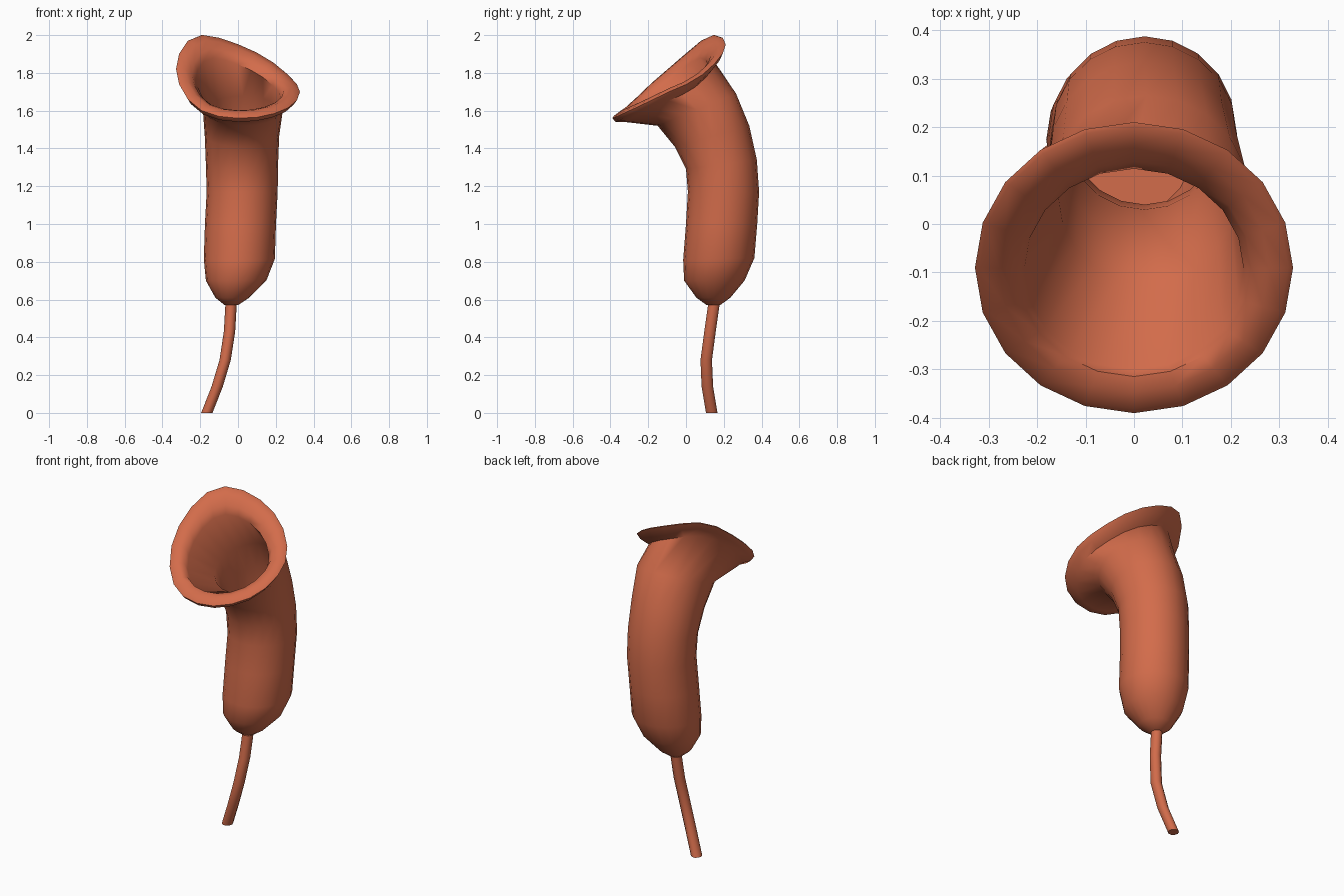
import bpy, bmesh
from math import sin, cos, pi
from mathutils import Vector

if "Cube" in bpy.data.objects:
    bpy.data.objects.remove(bpy.data.objects["Cube"])

N = 20
clay = bpy.data.materials.new("terracotta")
clay.diffuse_color = (0.65, 0.15, 0.07, 1)
clay.use_nodes = True
clay.node_tree.nodes["Principled BSDF"].inputs["Base Color"].default_value = clay.diffuse_color


def ring(cx, rx, front, back, n=N):
    """Tilted ellipse given by its front and back points (y, z)."""
    pts = []
    for i in range(n):
        a = 2 * pi * i / n
        t = (1 + sin(a)) / 2
        pts.append(Vector((cx + rx * cos(a),
                           front[0] + (back[0] - front[0]) * t,
                           front[1] + (back[1] - front[1]) * t)))
    return pts


def inset(pts, d):
    c = sum(pts, Vector()) / len(pts)
    return [p - (p - c).normalized() * d for p in pts]


def loft(name, rings):
    bm = bmesh.new()
    loops = [[bm.verts.new(p) for p in r] for r in rings]
    for a, b in zip(loops, loops[1:]):
        for i in range(len(a)):
            j = (i + 1) % len(a)
            bm.faces.new((a[i], a[j], b[j], b[i]))
    bm.faces.new(loops[0][::-1])
    bm.faces.new(loops[-1])
    bmesh.ops.recalc_face_normals(bm, faces=bm.faces[:])
    me = bpy.data.meshes.new(name)
    bm.to_mesh(me)
    bm.free()
    ob = bpy.data.objects.new(name, me)
    bpy.context.collection.objects.link(ob)
    me.materials.append(clay)
    bpy.context.view_layer.objects.active = ob
    ob.select_set(True)
    bpy.ops.object.shade_smooth_by_angle(angle=pi / 3)
    ob.select_set(False)
    return ob


# Bent tubular body: centre x, half width, front (y, z), back (y, z)
body = [ring(*r) for r in [
    (-0.035, 0.035, (0.11, 0.57), (0.18, 0.57)),
    (-0.03, 0.09, (0.055, 0.61), (0.235, 0.61)),
    (-0.01, 0.16, (-0.01, 0.70), (0.31, 0.70)),
    (0.007, 0.188, (-0.015, 0.81), (0.362, 0.82)),
    (0.013, 0.188, (0.0, 1.0), (0.377, 1.0)),
    (0.022, 0.188, (0.01, 1.17), (0.387, 1.17)),
    (0.021, 0.191, (0.0, 1.29), (0.375, 1.34)),
    (0.021, 0.197, (-0.06, 1.41), (0.335, 1.52)),
    (0.026, 0.212, (-0.15, 1.52), (0.265, 1.69)),
]]

# Wavy flared lip: heights around the rim, counter-clockwise from +x
heights = [1.70, 1.74, 1.79, 1.85, 1.905, 1.95, 1.985, 2.0, 1.97, 1.90,
           1.82, 1.74, 1.66, 1.60, 1.57, 1.56, 1.565, 1.585, 1.615, 1.655]
rim = [Vector((0.328 * cos(2 * pi * i / N), -0.09 + 0.3 * sin(2 * pi * i / N), z))
       for i, z in enumerate(heights)]


def lip(scale, dz):
    c = Vector((0, -0.1, 1.74))
    return [c + (p - c) * scale + Vector((0, 0, dz)) for p in rim]


lip_rings = [lip(0.80, -0.055), lip(0.94, -0.03), rim, lip(0.97, 0.008),
             lip(0.85, 0.012), lip(0.74, -0.005), lip(0.69, -0.04)]

# Inner wall runs back down the tube
inner = [inset(r, 0.03) for r in body[:1:-1]]
loft("pitcher", body + lip_rings + inner)

# Thin curved stem
stem = [(-0.165, 0.136, 0.0), (-0.11, 0.113, 0.14), (-0.068, 0.107, 0.28),
        (-0.045, 0.127, 0.43), (-0.037, 0.147, 0.57), (-0.034, 0.15, 0.62)]
loft("stem", [ring(x, 0.03, (y - 0.032, z), (y + 0.032, z), 10) for x, y, z in stem])
